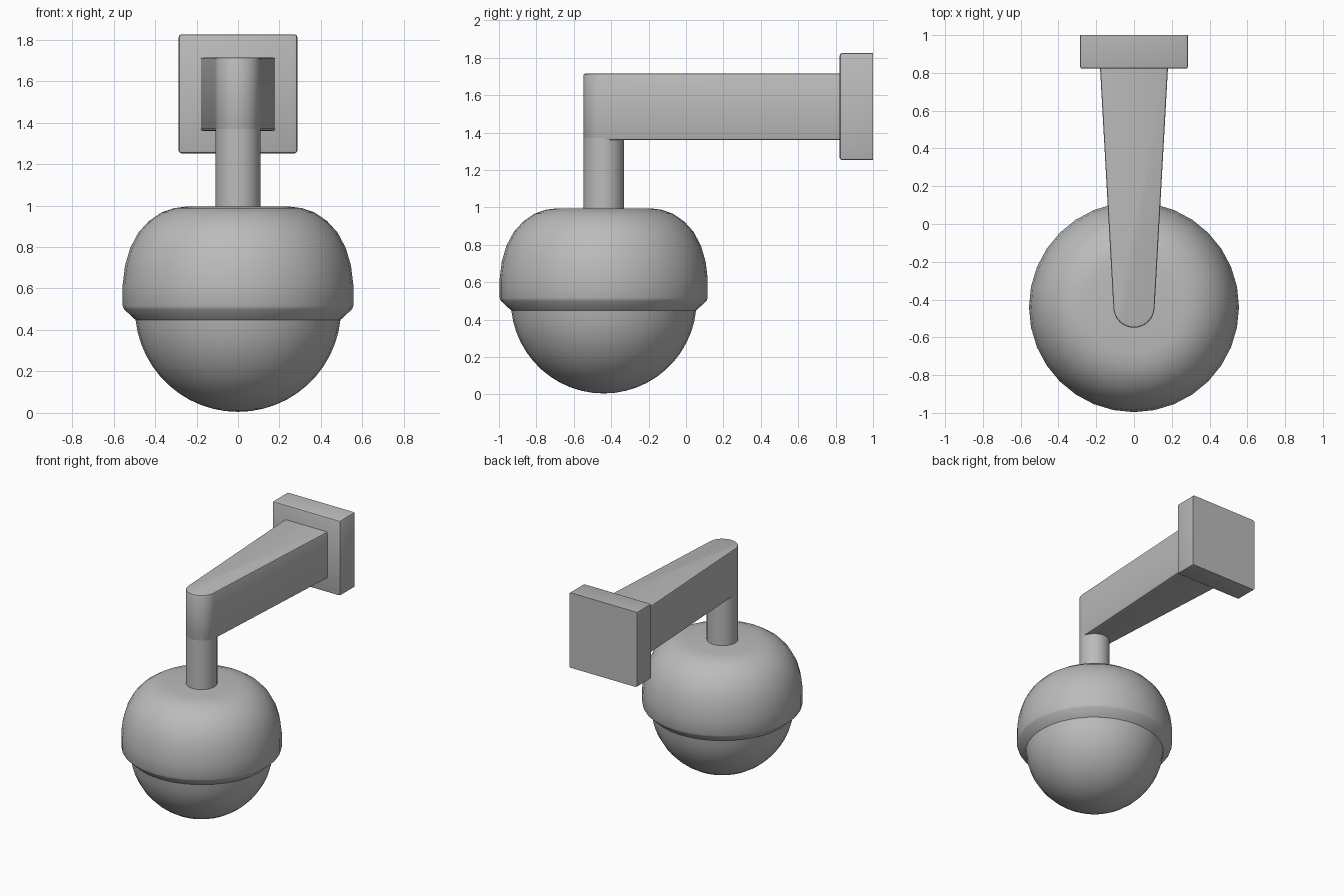
import bpy, bmesh
from math import pi, sin, cos, radians, sqrt

if "Cube" in bpy.data.objects:
    bpy.data.objects.remove(bpy.data.objects["Cube"])

AXIS_Y = -0.44   # vertical axis of the camera head
SIDES = 32

grey = bpy.data.materials.new("light_grey")
grey.use_nodes = True
colour = (0.5, 0.5, 0.5, 1)
grey.diffuse_color = colour
grey.node_tree.nodes["Principled BSDF"].inputs["Base Color"].default_value = colour


def finish(name, bm, angle=35):
    bmesh.ops.recalc_face_normals(bm, faces=bm.faces[:])
    mesh = bpy.data.meshes.new(name)
    bm.to_mesh(mesh)
    bm.free()
    mesh.materials.append(grey)
    obj = bpy.data.objects.new(name, mesh)
    bpy.context.collection.objects.link(obj)
    bpy.ops.object.select_all(action="DESELECT")
    obj.select_set(True)
    bpy.context.view_layer.objects.active = obj
    bpy.ops.object.shade_smooth_by_angle(angle=radians(angle))
    return obj


def lathe(name, profile):
    """Revolve (radius, z) points around the head axis."""
    bm = bmesh.new()
    verts = [bm.verts.new((r, AXIS_Y, z)) for r, z in profile]
    edges = [bm.edges.new(pair) for pair in zip(verts, verts[1:])]
    bmesh.ops.spin(bm, geom=verts + edges, cent=(0, AXIS_Y, 0), axis=(0, 0, 1),
                   angle=2 * pi, steps=SIDES, use_duplicate=False)
    bmesh.ops.remove_doubles(bm, verts=bm.verts[:], dist=0.0005)
    return finish(name, bm)


def prism(outline, z0, z1):
    """Extrude a flat (x, y) outline between two heights."""
    bm = bmesh.new()
    base = bm.faces.new([bm.verts.new((x, y, z0)) for x, y in outline])
    top = bmesh.ops.extrude_face_region(bm, geom=[base])["geom"]
    bmesh.ops.translate(bm, vec=(0, 0, z1 - z0),
                        verts=[v for v in top if isinstance(v, bmesh.types.BMVert)])
    bmesh.ops.recalc_face_normals(bm, faces=bm.faces[:])
    return bm


def bevel(bm, rule, width):
    bmesh.ops.bevel(bm, geom=[e for e in bm.edges if rule(e)], offset=width,
                    segments=2, profile=0.5, affect="EDGES")


# Upper housing: rounded shoulder, short straight wall, chamfered lower lip
lathe("housing", [(0, 0.995), (0.25, 0.995), (0.31, 0.987), (0.37, 0.966),
                  (0.43, 0.925), (0.48, 0.87), (0.52, 0.795), (0.545, 0.71),
                  (0.556, 0.62), (0.556, 0.515), (0.55, 0.5), (0.494, 0.448), (0, 0.448)])

# Lower dome: hemisphere
arc = [radians(6 + 84 * i / 12) for i in range(13)]
lathe("dome", [(0.497 * cos(a), 0.502 - 0.497 * sin(a)) for a in arc])

# Vertical neck
lathe("neck", [(0, 0.97), (0.109, 0.97), (0.109, 1.4), (0, 1.4)])

# Tapered wall arm with a round nose over the neck
nose = [(0.109 * cos(a), AXIS_Y + 0.109 * sin(a))
        for a in (pi + pi * i / 16 for i in range(17))]
bm = prism(nose + [(0.18, 0.83), (-0.18, 0.83)], 1.36, 1.715)
bevel(bm, lambda e: abs(e.verts[0].co.z - e.verts[1].co.z) < 0.001
      and min(v.co.y for v in e.verts) < 0.8, 0.01)
finish("arm", bm)

# Wall plate: softened everywhere except the face against the wall
bm = prism([(-0.286, 0.822), (0.286, 0.822), (0.286, 1), (-0.286, 1)], 1.252, 1.825)
bevel(bm, lambda e: min(v.co.y for v in e.verts) < 0.9, 0.012)
finish("wall_plate", bm)
